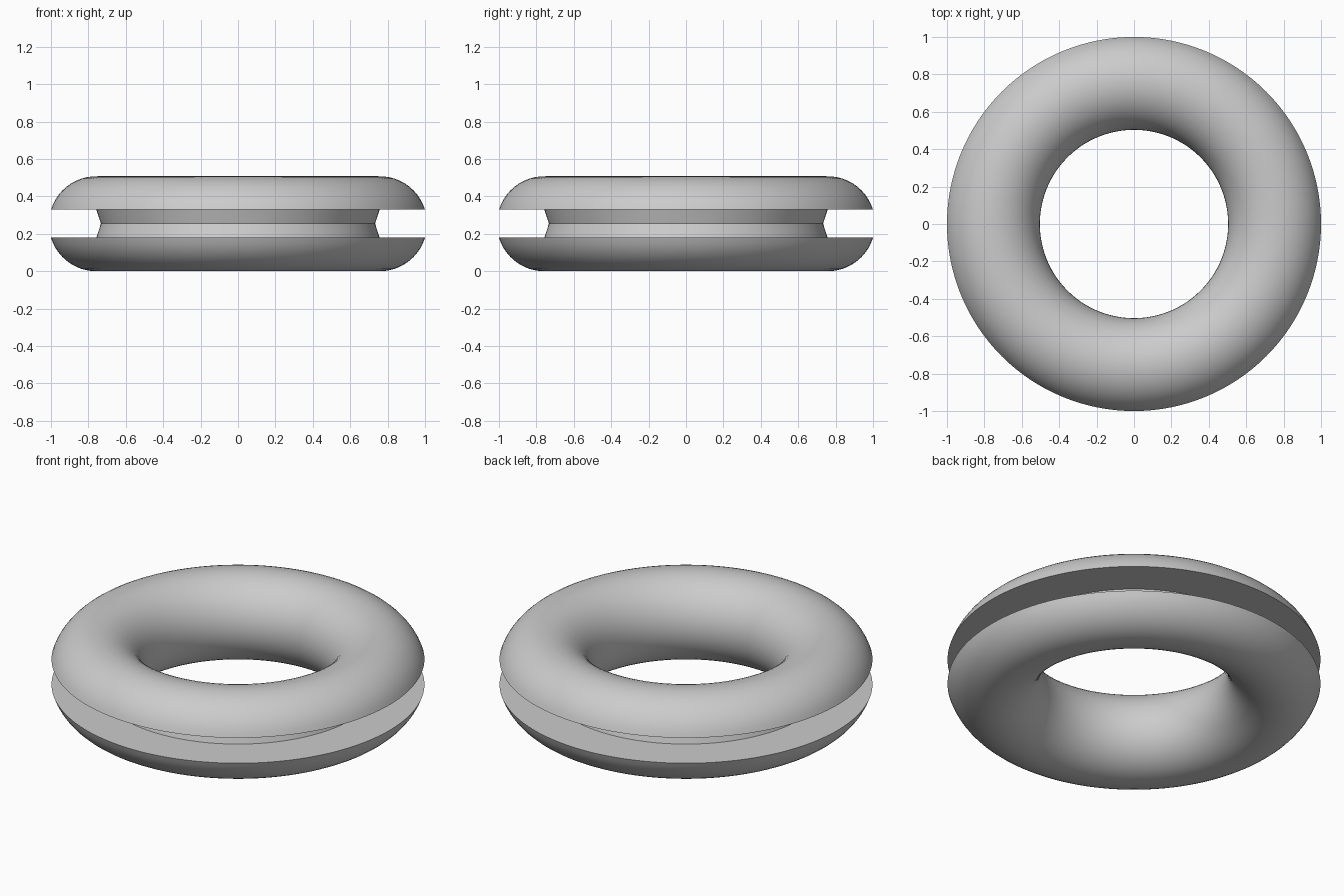
import bpy
import bmesh
from math import asin, cos, sin, pi, radians
from mathutils import Vector

cube = bpy.data.objects.get("Cube")
if cube:
    bpy.data.objects.remove(cube, do_unlink=True)

TUBE = 0.254           # radius of the round cross-section
HALF_GAP = 0.075       # half the groove height
CENTRE = 1 - TUBE * cos(asin(HALF_GAP / TUBE))
GROOVE_MID = 0.733     # radius at the crease of the groove
ARC_STEPS = 48
RING_STEPS = 128

# Grey rubber
rubber = bpy.data.materials.new("grey rubber")
rubber.use_nodes = True
grey = (0.6, 0.6, 0.6, 1)
rubber.diffuse_color = grey
rubber.node_tree.nodes["Principled BSDF"].inputs["Base Color"].default_value = grey

# Cross-section: round from lip to lip, with a V-floored groove outside
start = asin(HALF_GAP / TUBE)
sweep = 2 * (pi - start)
angles = [start + sweep * i / ARC_STEPS for i in range(ARC_STEPS + 1)]
profile = [(CENTRE + TUBE * cos(a), TUBE + TUBE * sin(a)) for a in angles]
profile += [(CENTRE, TUBE - HALF_GAP), (GROOVE_MID, TUBE), (CENTRE, TUBE + HALF_GAP)]

# Grommet ring: the cross-section turned about the vertical axis
bm = bmesh.new()
verts = [bm.verts.new((r, 0, z)) for r, z in profile]
edges = [bm.edges.new((v, verts[(i + 1) % len(verts)])) for i, v in enumerate(verts)]
bmesh.ops.spin(bm, geom=verts + edges, cent=Vector(), axis=(0, 0, 1),
               angle=2 * pi, steps=RING_STEPS, use_merge=True)
bmesh.ops.remove_doubles(bm, verts=bm.verts, dist=1e-5)
bmesh.ops.recalc_face_normals(bm, faces=bm.faces)
mesh = bpy.data.meshes.new("grommet_ring")
bm.to_mesh(mesh)
bm.free()
mesh.materials.append(rubber)
ring = bpy.data.objects.new("grommet_ring", mesh)
bpy.context.collection.objects.link(ring)

# Smooth shading with sharp lips and groove crease
bpy.ops.object.select_all(action="DESELECT")
ring.select_set(True)
bpy.context.view_layer.objects.active = ring
bpy.ops.object.shade_smooth_by_angle(angle=radians(30))
